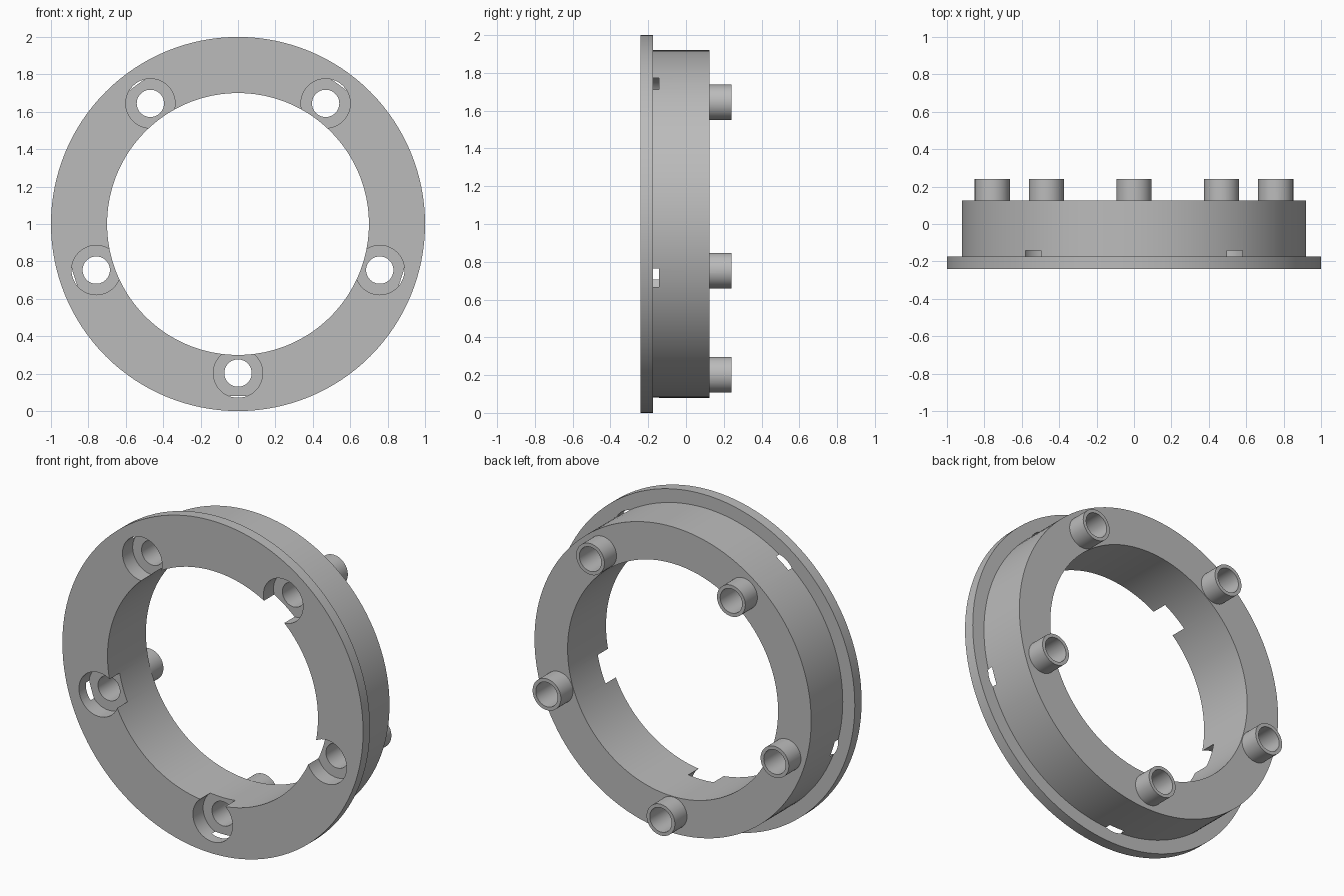
import bpy, bmesh, math
from mathutils import Matrix, Vector

cube = bpy.data.objects.get("Cube")
if cube:
    bpy.data.objects.remove(cube, do_unlink=True)

BOLT_RADIUS = 0.797
BOLTS = 5

grey = bpy.data.materials.new("satin_grey")
grey.use_nodes = True
colour = (0.5, 0.5, 0.5, 1)
grey.diffuse_color = colour
grey.node_tree.nodes["Principled BSDF"].inputs["Base Color"].default_value = colour


def make_object(name, bm):
    bmesh.ops.recalc_face_normals(bm, faces=bm.faces)
    mesh = bpy.data.meshes.new(name)
    bm.to_mesh(mesh)
    bm.free()
    mesh.materials.append(grey)
    obj = bpy.data.objects.new(name, mesh)
    bpy.context.collection.objects.link(obj)
    return obj


def lathe(name, profile, steps):
    """Revolve a closed (radius, y) profile around the y axis."""
    bm = bmesh.new()
    verts = [bm.verts.new((r, y, 0)) for r, y in profile]
    edges = [bm.edges.new((v, verts[i - 1])) for i, v in enumerate(verts)]
    bmesh.ops.spin(bm, geom=verts + edges, cent=(0, 0, 0), axis=(0, 1, 0),
                   angle=math.tau, steps=steps, use_merge=True)
    bmesh.ops.remove_doubles(bm, verts=bm.verts, dist=1e-5)
    return make_object(name, bm)


def bolt_cylinders(name, radius, y0, y1):
    """One cylinder along y at every bolt position."""
    bm = bmesh.new()
    for i in range(BOLTS):
        a = math.tau * i / BOLTS - math.pi / 2
        centre = Vector((BOLT_RADIUS * math.cos(a), (y0 + y1) / 2,
                         BOLT_RADIUS * math.sin(a)))
        bmesh.ops.create_cone(bm, cap_ends=True, segments=48, radius1=radius,
                              radius2=radius, depth=y1 - y0,
                              matrix=Matrix.Translation(centre) @ Matrix.Rotation(math.pi / 2, 4, "X"))
    return make_object(name, bm)


def combine(target, tool, operation):
    tool.hide_render = True
    mod = target.modifiers.new(operation, "BOOLEAN")
    mod.operation = operation
    mod.solver = "EXACT"
    mod.object = tool
    bpy.context.view_layer.objects.active = target
    bpy.ops.object.modifier_apply(modifier=mod.name)
    bpy.data.objects.remove(tool, do_unlink=True)


# Stepped ring: wide front flange and narrower body behind it
ring = lathe("flanged_ring", [(0.70, -0.24), (1.0, -0.24), (1.0, -0.175),
                              (0.92, -0.175), (0.92, 0.125), (0.70, 0.125)], 128)

# Rear bosses, front counterbores (breaking through the walls), bolt holes
combine(ring, bolt_cylinders("bosses", 0.094, 0.05, 0.24), "UNION")
combine(ring, bolt_cylinders("counterbores", 0.132, -0.3, -0.143), "DIFFERENCE")
combine(ring, bolt_cylinders("bolt_holes", 0.073, -0.3, 0.3), "DIFFERENCE")

# Stand the ring on the ground
ring.data.transform(Matrix.Translation((0, 0, 1)))
bpy.ops.object.select_all(action="DESELECT")
ring.select_set(True)
bpy.context.view_layer.objects.active = ring
bpy.ops.object.shade_smooth_by_angle(angle=math.radians(30))
